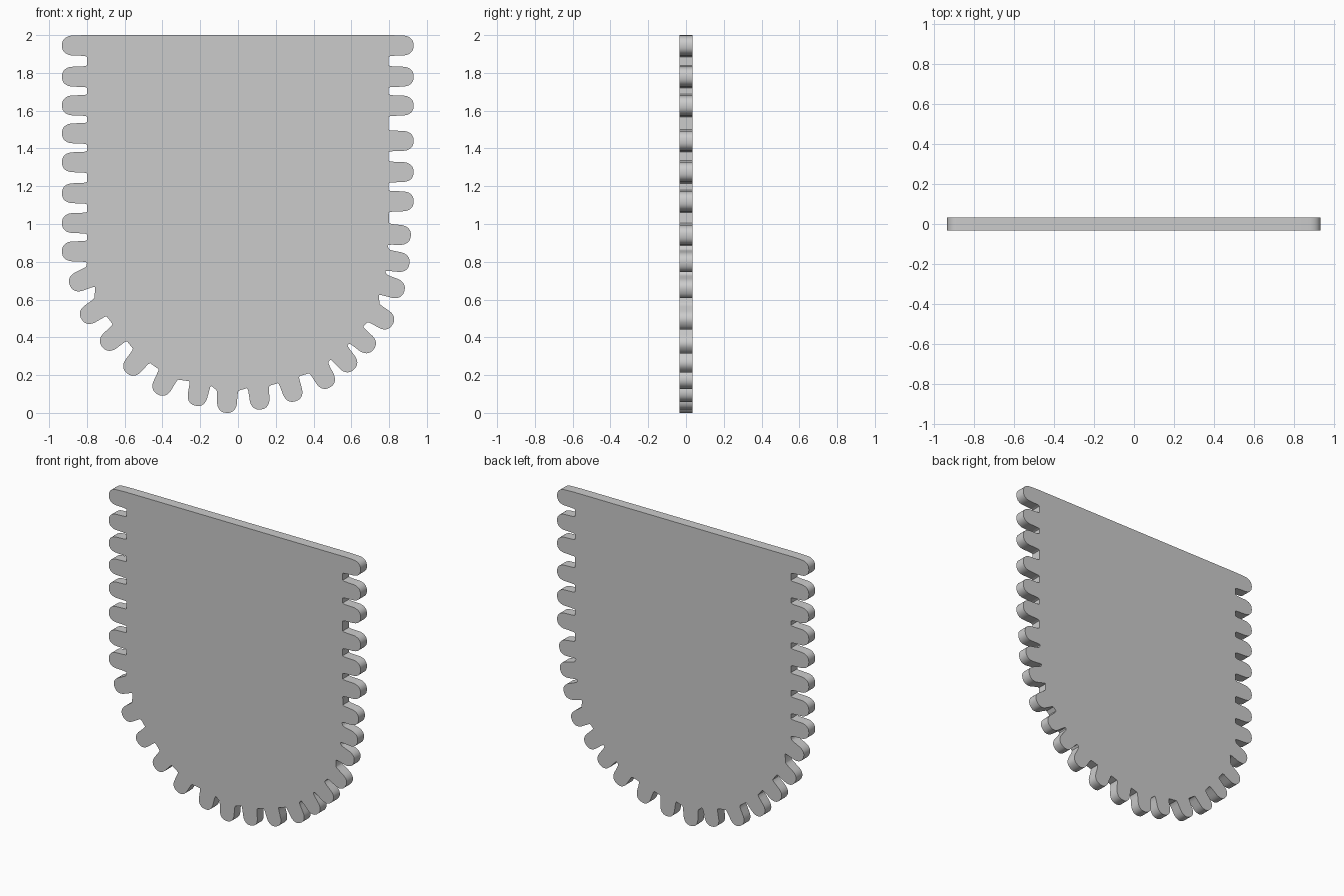
import bpy, bmesh
from math import cos, sin, pi, radians

if "Cube" in bpy.data.objects:
    bpy.data.objects.remove(bpy.data.objects["Cube"])

THICK = 0.067

# Teeth in order from top left, round the bottom, to top right: tip x, tip z, direction
left = [(-0.932, z, 180) for z in (1.945, 1.78, 1.628, 1.48, 1.327, 1.163, 1.005, 0.855)]
curve = [(-0.89, 0.675, 203), (-0.828, 0.495, 213), (-0.718, 0.348, 220), (-0.588, 0.21, 230),
         (-0.425, 0.098, 242), (-0.225, 0.038, 258), (-0.06, 0.0, 268), (0.12, 0.018, 276),
         (0.305, 0.062, 288), (0.487, 0.135, 300), (0.612, 0.228, 310), (0.717, 0.335, 320),
         (0.818, 0.467, 328), (0.88, 0.643, 342), (0.908, 0.79, 351), (0.915, 0.938, 356)]
right = [(0.93, z, 0) for z in (1.12, 1.275, 1.44, 1.627, 1.78, 1.945)]


def tooth(tx, tz, deg):
    """Outline of one rounded tooth, root to root, anticlockwise."""
    a = radians(deg)
    d = 0.132 if deg in (0, 180) else 0.12
    half = [(d, 0.060), (d - 0.008, 0.056), (d - 0.025, 0.0545)]
    for i in range(9):                       # squarish rounded tip
        t = pi / 2 * i / 8
        half.append((0.065 * (1 - sin(t) ** 0.85), 0.053 * cos(t) ** 0.85 if i < 8 else 0))
    pts = [(u, -w) for u, w in half] + [(u, w) for u, w in half[-2::-1]]
    return [(tx - u * cos(a) - w * sin(a), min(2.0, tz - u * sin(a) + w * cos(a)))
            for u, w in pts]


# Full outline, skipping coincident points
outline = []
for t in left + curve + right:
    for p in tooth(*t):
        if not outline or abs(p[0] - outline[-1][0]) + abs(p[1] - outline[-1][1]) > 1e-4:
            outline.append(p)

# Extruded plate
bm = bmesh.new()
face = bm.faces.new([bm.verts.new((x, -THICK / 2, z)) for x, z in outline])
ext = bmesh.ops.extrude_face_region(bm, geom=[face])
bmesh.ops.translate(bm, vec=(0, THICK, 0),
                    verts=[v for v in ext["geom"] if isinstance(v, bmesh.types.BMVert)])
bmesh.ops.recalc_face_normals(bm, faces=bm.faces)
mesh = bpy.data.meshes.new("scalloped_panel")
bm.to_mesh(mesh)
bm.free()
panel = bpy.data.objects.new("scalloped_panel", mesh)
bpy.context.collection.objects.link(panel)
bpy.context.view_layer.objects.active = panel
panel.select_set(True)
bpy.ops.object.shade_smooth_by_angle(angle=radians(35))
